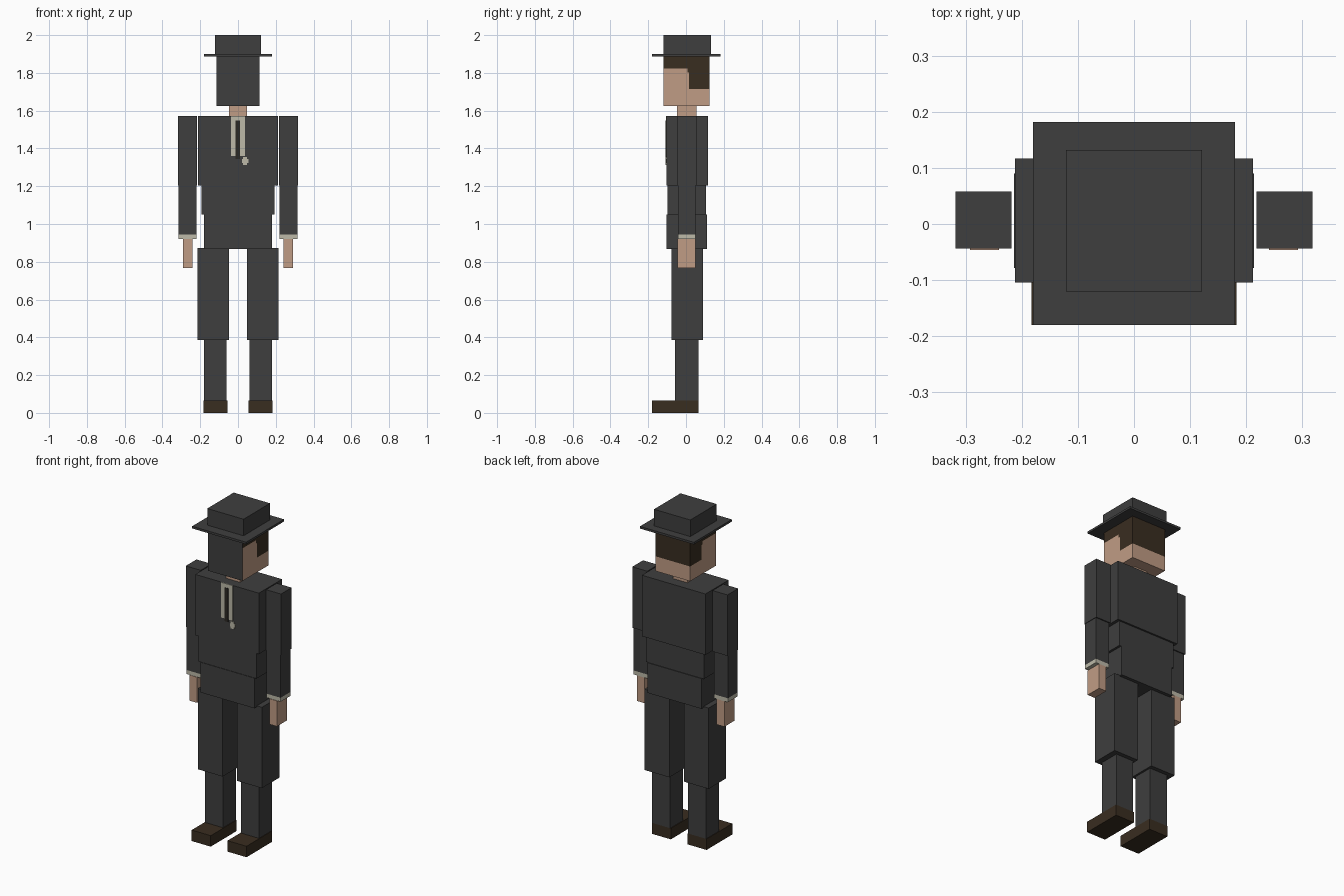
import bpy, bmesh

if "Cube" in bpy.data.objects:
    bpy.data.objects.remove(bpy.data.objects["Cube"])


def srgb(h):
    out = []
    for i in (0, 2, 4):
        c = int(h[i:i + 2], 16) / 255
        out.append(c / 12.92 if c <= 0.04045 else ((c + 0.055) / 1.055) ** 2.4)
    return (*out, 1)


def material(name, h):
    m = bpy.data.materials.new(name)
    m.diffuse_color = srgb(h)
    m.use_nodes = True
    m.node_tree.nodes["Principled BSDF"].inputs["Base Color"].default_value = m.diffuse_color
    return m


SUIT = material("charcoal cloth", "3e3e3e")
SKIN = material("skin", "c09c85")
BROWN = material("dark brown", "392d20")
SHIRT = material("off white cloth", "bdbaa9")
TIE = material("tie black", "2b2824")


def finish(name, bm, *mats):
    bmesh.ops.recalc_face_normals(bm, faces=bm.faces)
    me = bpy.data.meshes.new(name)
    bm.to_mesh(me)
    bm.free()
    for m in mats:
        me.materials.append(m)
    ob = bpy.data.objects.new(name, me)
    bpy.context.collection.objects.link(ob)
    return ob


def box(name, x, y, z, mat):
    """Box from (min, max) ranges."""
    bm = bmesh.new()
    bmesh.ops.create_cube(bm, size=1)
    for v in bm.verts:
        v.co = [r[0] if c < 0 else r[1] for c, r in zip(v.co, (x, y, z))]
    return finish(name, bm, mat)


def extrude_profile(name, yz, half, mat, front_mat):
    """Side profile extruded across x; faces pointing forward at the face plane get front_mat."""
    bm = bmesh.new()
    f = bm.faces.new([bm.verts.new((-half, y, z)) for y, z in yz])
    ext = bmesh.ops.extrude_face_region(bm, geom=[f])["geom"]
    bmesh.ops.translate(bm, vec=(2 * half, 0, 0),
                        verts=[g for g in ext if isinstance(g, bmesh.types.BMVert)])
    bmesh.ops.recalc_face_normals(bm, faces=bm.faces)
    for f in bm.faces:
        if f.normal.y < -0.9 and f.calc_center_median().y < -0.1:
            f.material_index = 1
    return finish(name, bm, mat, front_mat)


def sym(h):
    return (-h, h)


# Hat
box("hat_crown", sym(0.121), (-0.12, 0.132), (1.898, 2.0), SUIT)
box("hat_brim", sym(0.18), (-0.18, 0.182), (1.887, 1.9), SUIT)

# Head: skin below, hair above and behind, sharing a stepped hairline
F, B = -0.12, 0.125
hairline = [(F, 1.823), (0.007, 1.823), (0.007, 1.803), (0.017, 1.803),
            (0.017, 1.715), (B, 1.715)]
extrude_profile("head", [(B, 1.626), (F, 1.626)] + hairline, 0.115, SKIN, SUIT)
extrude_profile("hair", hairline + [(B, 1.888), (F, 1.888)], 0.115, BROWN, SUIT)
box("neck", sym(0.047), (-0.048, 0.055), (1.565, 1.63), SKIN)

# Jacket
box("chest", sym(0.212), (-0.104, 0.117), (1.204, 1.572), SUIT)
box("waist", sym(0.194), (-0.099, 0.106), (1.05, 1.204), SUIT)
box("jacket_skirt", sym(0.18), (-0.102, 0.11), (0.868, 1.05), SUIT)

# Shirt front, tie and lapel flower
box("shirt_front", sym(0.038), (-0.107, -0.103), (1.36, 1.572), SHIRT)
box("tie", (-0.013, 0.010), (-0.109, -0.104), (1.345, 1.548), TIE)
box("flower_wide", (0.020, 0.056), (-0.107, -0.103), (1.322, 1.343), SHIRT)
box("flower_tall", (0.027, 0.048), (-0.108, -0.103), (1.312, 1.355), SHIRT)

# Limbs, mirrored left and right
for side, s in (("left", 1), ("right", -1)):
    def limb(part, x0, x1, y, z, mat):
        box(f"{side}_{part}", sorted((s * x0, s * x1)), y, z, mat)

    limb("upper_arm", 0.218, 0.318, (-0.044, 0.058), (1.204, 1.572), SUIT)
    limb("forearm", 0.221, 0.315, (-0.043, 0.051), (0.945, 1.204), SUIT)
    limb("cuff", 0.221, 0.315, (-0.043, 0.051), (0.921, 0.945), SHIRT)
    limb("hand", 0.241, 0.292, (-0.046, 0.051), (0.767, 0.921), SKIN)
    limb("thigh", 0.048, 0.214, (-0.078, 0.09), (0.386, 0.874), SUIT)
    limb("shin", 0.060, 0.180, (-0.057, 0.065), (0.066, 0.386), SUIT)
    limb("shoe", 0.056, 0.183, (-0.18, 0.065), (0.0, 0.066), BROWN)
